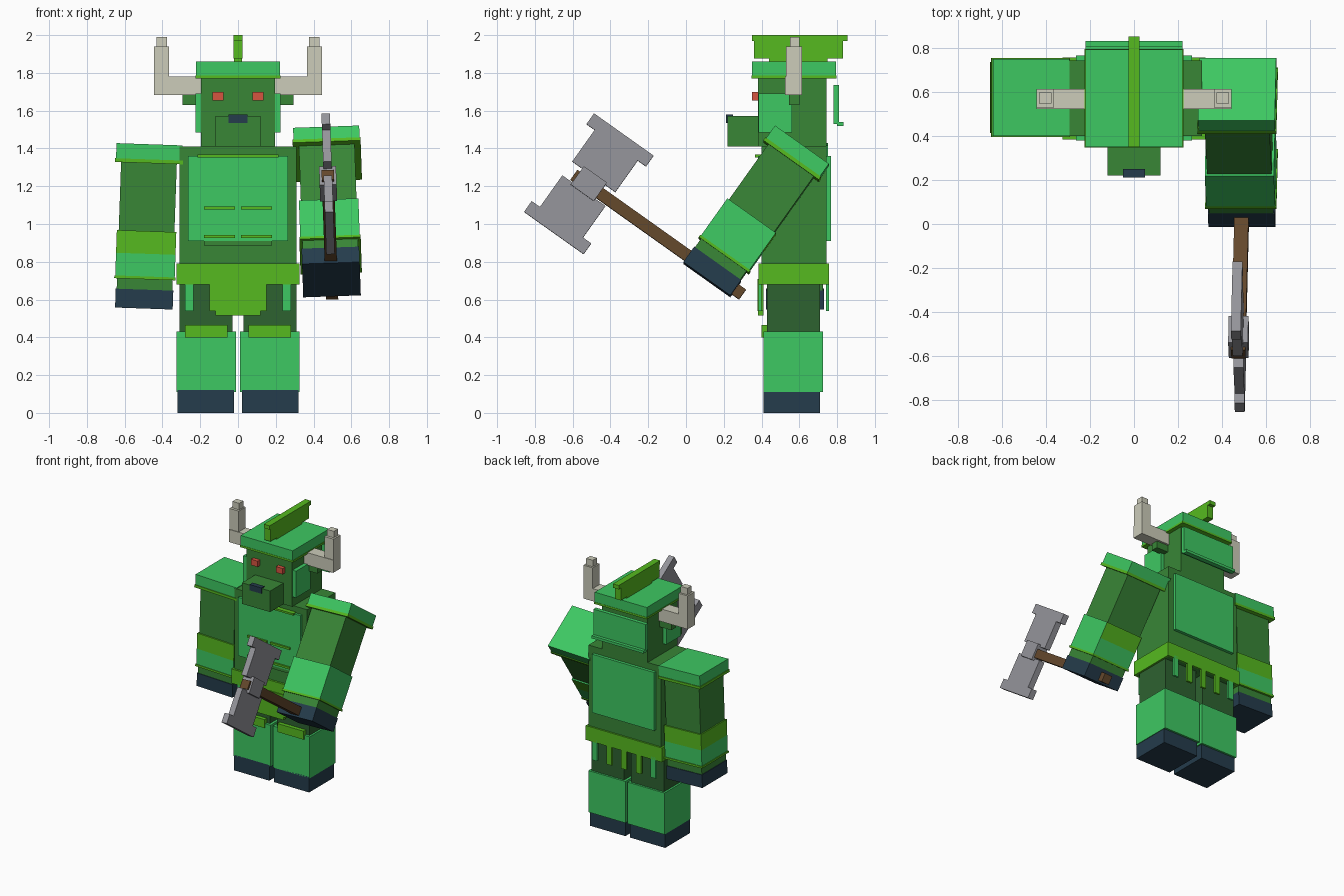
import bpy, bmesh, math
from mathutils import Matrix, Vector

if "Cube" in bpy.data.objects:
    bpy.data.objects.remove(bpy.data.objects["Cube"])


def mat(name, r, g, b):
    m = bpy.data.materials.new(name)
    m.diffuse_color = (r, g, b, 1)
    m.use_nodes = True
    m.node_tree.nodes["Principled BSDF"].inputs["Base Color"].default_value = m.diffuse_color
    return m


BODY = mat("mid green", .040, .238, .037)
ARMOR = mat("bright green", .048, .578, .122)
LIME = mat("lime", .093, .491, .014)
DARK = mat("dark green", .027, .122, .030)
NAVY = mat("navy", .018, .045, .072)
BONE = mat("bone", .604, .604, .491)
RED = mat("red", .672, .089, .051)
STEEL = mat("steel", .296, .296, .323)
WOOD = mat("wood", .127, .065, .025)


def box(name, x, y, z, m, matrix=None):
    """Box from (min, max) pairs, optionally moved by a matrix."""
    bm = bmesh.new()
    bmesh.ops.create_cube(bm, size=1)
    for v in bm.verts:
        v.co = Vector([(a + b) / 2 + c * (b - a) for c, (a, b) in zip(v.co, (x, y, z))])
    if matrix:
        bm.transform(matrix)
    me = bpy.data.meshes.new(name)
    bm.to_mesh(me)
    bm.free()
    me.materials.append(m)
    ob = bpy.data.objects.new(name, me)
    bpy.context.collection.objects.link(ob)
    return ob


def pair(name, x, y, z, m):
    """Mirrored pair of boxes."""
    box(name + "_right", x, y, z, m)
    box(name + "_left", (-x[1], -x[0]), y, z, m)


def centred(w):
    return (-w / 2, w / 2)


# Legs
pair("foot", (.02, .32), (.41, .71), (0, .12), NAVY)
pair("shin", (.01, .325), (.41, .725), (.11, .43), ARMOR)
pair("thigh", (.03, .31), (.43, .71), (.43, .70), DARK)
pair("knee_plate", (.055, .28), (.40, .44), (.40, .465), LIME)

# Torso, breastplate and belt
box("torso", (-.31, .31), (.40, .745), (.68, 1.41), BODY)
box("chest_plate", (-.265, .265), (.38, .40), (.91, 1.36), ARMOR)
box("back_plate", (-.265, .265), (.745, .768), (.91, 1.36), ARMOR)
box("collar_trim", (-.215, .215), (.365, .40), (1.353, 1.367), LIME)
box("lower_chest_trim", (-.18, .18), (.385, .40), (.885, .91), BODY)
for z in (.935, 1.085):
    pair("chest_trim", (.015, .18), (.368, .38), (z - .008, z + .008), LIME)
box("belt", (-.325, .325), (.385, .758), (.68, .79), LIME)
box("loincloth", (-.15, .15), (.378, .41), (.54, .71), LIME)
box("loincloth_end", (-.12, .12), (.382, .41), (.515, .54), LIME)
pair("front_tassel", (.235, .28), (.385, .40), (.54, .70), ARMOR)
for i in range(5):
    x = (i - 2) * .125
    box("back_tassel", (x - .022, x + .022), (.742, .758), (.54, .70),
        ARMOR if i in (0, 4) else LIME)

# Head
box("head", (-.195, .195), (.38, .745), (1.41, 1.79), BODY)
box("snout", (-.12, .12), (.22, .39), (1.41, 1.572), BODY)
box("nose", (-.05, .05), (.213, .25), (1.535, 1.58), NAVY)
pair("eye", (.078, .135), (.35, .39), (1.655, 1.70), RED)
pair("cheek_guard", (.195, .225), (.385, .56), (1.485, 1.69), ARMOR)
pair("ear", (.19, .295), (.545, .60), (1.63, 1.69), BODY)

# Helmet, crest and horns
box("helmet", (-.222, .222), (.35, .795), (1.785, 1.86), ARMOR)
box("helmet_trim", (-.225, .225), (.348, .797), (1.77, 1.785), LIME)
box("neck_guard", (-.222, .222), (.78, .81), (1.53, 1.735), ARMOR)
box("neck_guard_lip", (-.222, .222), (.80, .835), (1.52, 1.54), ARMOR)
box("crest_base", (-.02, .02), (.44, .75), (1.855, 1.88), LIME)
box("crest", (-.025, .025), (.36, .83), (1.875, 1.97), LIME)
box("crest_top", (-.025, .025), (.35, .855), (1.97, 2.0), LIME)
pair("horn_base", (.19, .445), (.525, .615), (1.683, 1.78), BONE)
pair("horn_rise", (.365, .445), (.53, .615), (1.78, 1.94), BONE)
pair("horn_tip", (.375, .432), (.55, .60), (1.94, 1.99), BONE)


# Arms, built downwards from the shoulder top
def arm(side, matrix):
    parts = [("shoulder_pad", .35, 0, .08, ARMOR), ("shoulder_trim", .36, .08, .10, LIME),
             ("upper_arm", .295, .10, .78, BODY), ("cuff_upper", .315, .46, .58, LIME),
             ("cuff_lower", .315, .58, .70, ARMOR), ("cuff_trim", .325, .70, .715, LIME),
             ("hand", .305, .77, .87, NAVY)]
    for name, w, top, bottom, m in parts:
        ob = box(name + "_" + side, centred(w), centred(w), (-bottom, -top), m, matrix)
        if name == "cuff_upper" and side == "right":
            # Only the rear of this cuff is lime
            ob.data.materials.append(ARMOR)
            back = matrix.to_3x3() @ Vector((0, 1, 0))
            for p in ob.data.polygons:
                p.material_index = 0 if p.normal.dot(back) > .9 else 1


tilt = math.radians(2)
left = Matrix.Translation((-.468, .577, 1.422)) @ Matrix.Rotation(tilt, 4, 'Y')
right = (Matrix.Translation((.47, .614, 1.414)) @ Matrix.Rotation(-tilt, 4, 'Y')
         @ Matrix.Rotation(math.radians(-35.4), 4, 'X'))
arm("left", left)
arm("right", right)

# Double axe held across the right hand
box("axe_handle", centred(.065), (-.895, .20), (-.857, -.793), WOOD, right)
axe = right @ Matrix.Translation((0, -.803, -.818))
box("axe_hub", centred(.09), centred(.15), centred(.12), STEEL, axe)
for s in (-1, 1):
    box("axe_blade", centred(.045), centred(.28), sorted((s * .045, s * .255)), STEEL, axe)
    box("axe_edge", centred(.045), centred(.387), sorted((s * .25, s * .32)), STEEL, axe)
